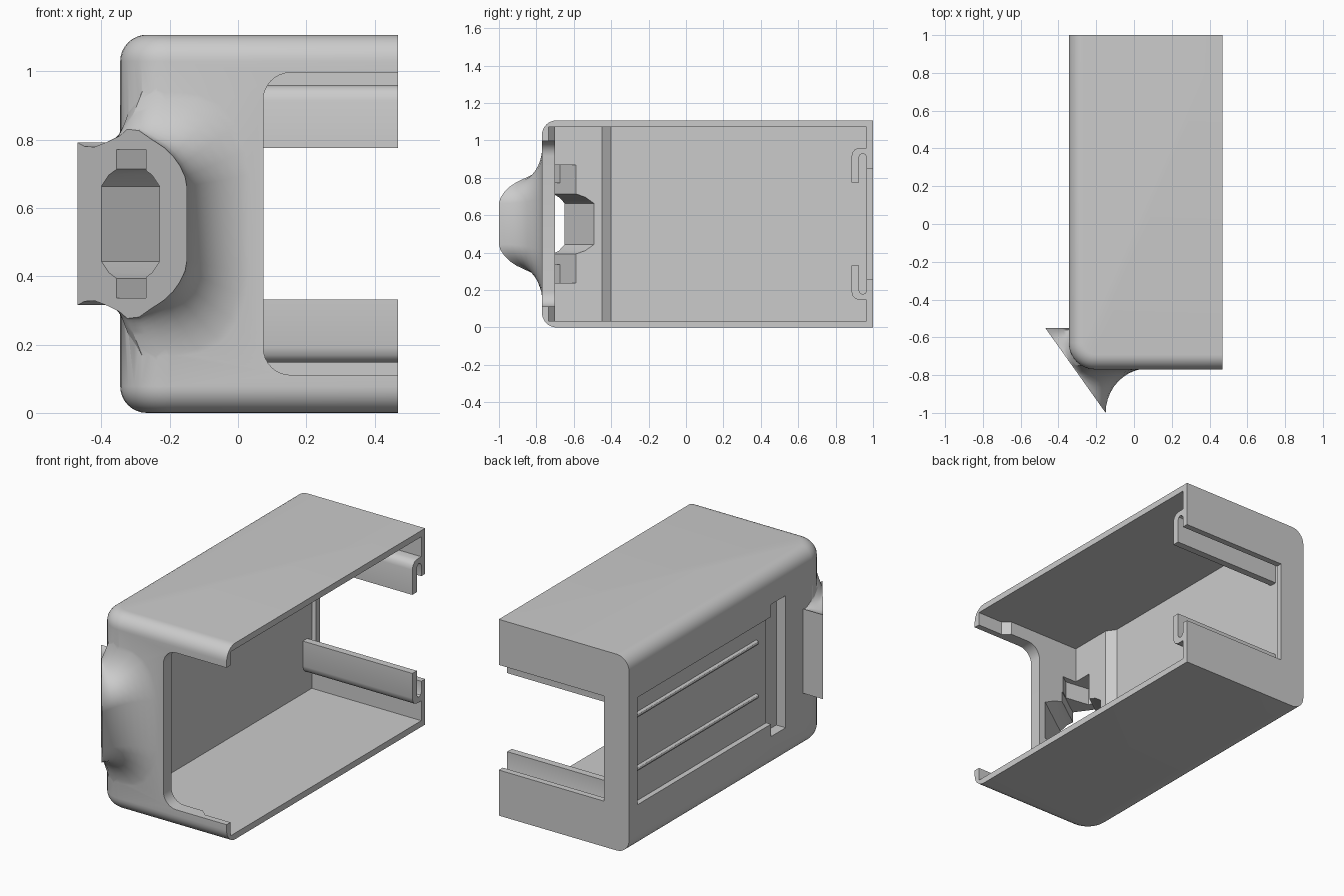
import bpy, bmesh, math

MID = 0.5535          # mirror height of the shell
TOP = 2 * MID
FAR = 0.468           # open side

cube = bpy.data.objects.get("Cube")
if cube:
    bpy.data.objects.remove(cube)

grey = bpy.data.materials.new("shell grey")
grey.use_nodes = True
colour = (0.6, 0.6, 0.6, 1)
grey.diffuse_color = colour
grey.node_tree.nodes["Principled BSDF"].inputs["Base Color"].default_value = colour


def finish(name, bm):
    bmesh.ops.recalc_face_normals(bm, faces=bm.faces)
    mesh = bpy.data.meshes.new(name)
    bm.to_mesh(mesh)
    bm.free()
    mesh.materials.append(grey)
    ob = bpy.data.objects.new(name, mesh)
    bpy.context.collection.objects.link(ob)
    return ob


def loft(name, rings):
    """Skin closed rings of points and cap both ends."""
    bm = bmesh.new()
    rows = [[bm.verts.new(p) for p in ring] for ring in rings]
    n = len(rows[0])
    for a, b in zip(rows, rows[1:]):
        for i in range(n):
            j = (i + 1) % n
            bm.faces.new((a[i], a[j], b[j], b[i]))
    bm.faces.new(rows[0])
    bm.faces.new(rows[-1])
    return finish(name, bm)


def box(name, xs, ys, zs, roundings=()):
    """Box from ranges; each rounding is a radius and a rule for its edges."""
    bm = bmesh.new()
    bmesh.ops.create_cube(bm, size=1)
    for v in bm.verts:
        v.co = [r[1] if c > 0 else r[0] for c, r in zip(v.co, (xs, ys, zs))]
    for radius, rule in roundings:
        edges = [e for e in bm.edges if rule(e.verts[0].co, e.verts[1].co)]
        bmesh.ops.bevel(bm, geom=edges, offset=radius, segments=8,
                        profile=0.5, affect='EDGES')
    return finish(name, bm)


def combine(target, tool, operation):
    mod = target.modifiers.new("combine", 'BOOLEAN')
    mod.operation, mod.object, mod.solver = operation, tool, 'EXACT'
    graph = bpy.context.evaluated_depsgraph_get()
    mesh = bpy.data.meshes.new_from_object(target.evaluated_get(graph))
    target.modifiers.clear()
    target.data = mesh
    bpy.data.objects.remove(tool)


def cut(tool):
    combine(shell, tool, 'DIFFERENCE')


def add(tool):
    combine(shell, tool, 'UNION')


# Outer block: wide round on the upright corner, smaller along top and bottom
def upright_corner(a, b):
    return max(a.x, b.x) < 0 and max(a.y, b.y) < 0


def long_edge(a, b):
    level = abs(a.z - b.z) < .001
    at_back = min(a.y, b.y) > .9
    at_open = min(a.x, b.x) > .4
    return level and not at_back and not at_open


shell = box("half_shell", (-.345, FAR), (-.77, 1), (0, TOP),
            [(.14, upright_corner), (.078, long_edge)])


# Slanted eyepiece flare on the front corner
def slant(x):
    return -0.55 - (x + 0.47) * 1.406


# rim x, rim half height, base x, base y, base half height
flare = [(-.47, .238, -.32, -.55, .238), (-.45, .227, -.32, -.555, .235),
         (-.42, .225, -.335, -.58, .245), (-.382, .24, -.34, -.63, .28),
         (-.347, .257, -.315, -.71, .34), (-.324, .277, -.275, -.748, .40),
         (-.29, .273, -.22, -.765, .44), (-.26, .252, -.17, -.765, .455),
         (-.216, .223, -.08, -.765, .43), (-.19, .198, -.01, -.765, .39),
         (-.17, .17, .04, -.765, .32), (-.155, .138, .065, -.765, .23),
         (-.15, .11, .075, -.765, .15)]
rings = []
steps = 10
for s in range(steps + 1):
    angle = s / steps * math.pi / 2
    out, back = 1 - math.cos(angle), math.sin(angle)
    half = []
    for rx, rh, bx, by, bh in flare:
        ry = slant(rx)
        inward = back if by > -.7 else out
        half.append((rx + (bx - rx) * inward, ry + (by - ry) * back,
                     rh + (bh - rh) * out))
    rings.append([(x, y, MID + h) for x, y, h in half]
                 + [(x, y, MID - h) for x, y, h in reversed(half)])
add(loft("eyepiece_flare", rings))

# Main cavity with a raised step at the front of the side wall
plan = [(.6, .965), (-.215, .965), (-.215, -.40), (-.18, -.45),
        (-.18, -.70), (.27, -.70), (.31, -.735), (.6, -.735)]
cut(loft("cavity_cutter",
         [[(x, y, z) for x, y in plan] for z in (.035, TOP - .035)]))

# Front window with rounded inner corners, and back window
cut(box("front_window_cutter", (.074, .7), (-.95, -.6), (.111, TOP - .111),
        [(.08, lambda a, b: max(a.x, b.x) < .1 and abs(a.y - b.y) > .1)]))
cut(box("back_window_cutter", (-.19, .7), (.94, 1.1), (.257, TOP - .257)))


# Eyepiece opening, running inward square to the slanted face
def channel(x, h, t):
    return (x + t, slant(x) + t * .711, MID + h)


arch = [(-.40, .11), (-.378, .143), (-.345, .1675),
        (-.285, .1675), (-.252, .143), (-.23, .11)]
outline = arch + [(x, -h) for x, h in reversed(arch)]
cut(loft("eyepiece_cutter",
         [[channel(x, h, t) for x, h in outline] for t in (-.08, .4)]))

# Notches above and below the opening, widening into inner pockets
pocket = [(-.30, -.673), (-.28, -.715), (-.14, -.735), (0, -.635), (-.10, -.531)]
for side in (1, -1):
    notch = [(x, side * h) for x, h in
             ((-.355, .1), (-.27, .1), (-.27, .2175), (-.355, .2175))]
    cut(loft("notch_cutter",
             [[channel(x, h, t) for x, h in notch] for t in (-.05, .22)]))
    cut(loft("pocket_cutter", [[(x, y, MID + side * h) for x, y in pocket]
                               for h in (.172, .315)]))

# Recessed grip panel and deeper slot on the outer side
cut(box("panel_cutter", (-.5, -.315), (-.28, .925), (.25, .855)))
cut(box("slot_cutter", (-.5, -.287), (-.395, -.265), (.18, .925)))

# Half-round grip ribs
for z in (.435, .737):
    ribs = []
    for y in (-.175, .93):
        ribs.append([(-.312 - .02 * math.sin(i * math.pi / 6), y,
                      z + .015 * math.cos(i * math.pi / 6)) for i in range(7)])
    add(loft("grip_rib", ribs))

# Hooked rails along the back window
hook = [(.975, .96), (.925, .96), (.905, .953), (.891, .938), (.885, .915),
        (.885, .775), (.925, .775), (.925, .91), (.932, .925), (.945, .93),
        (.958, .925), (.966, .91), (.975, .91)]
for side in (1, -1):
    add(loft("hook_rail", [[(x, y, MID + side * (z - MID)) for y, z in hook]
                           for x in (-.225, FAR)]))

# Smooth curves, crisp edges
bpy.ops.object.select_all(action='DESELECT')
shell.select_set(True)
bpy.context.view_layer.objects.active = shell
bpy.ops.object.shade_smooth_by_angle(angle=math.radians(30))
